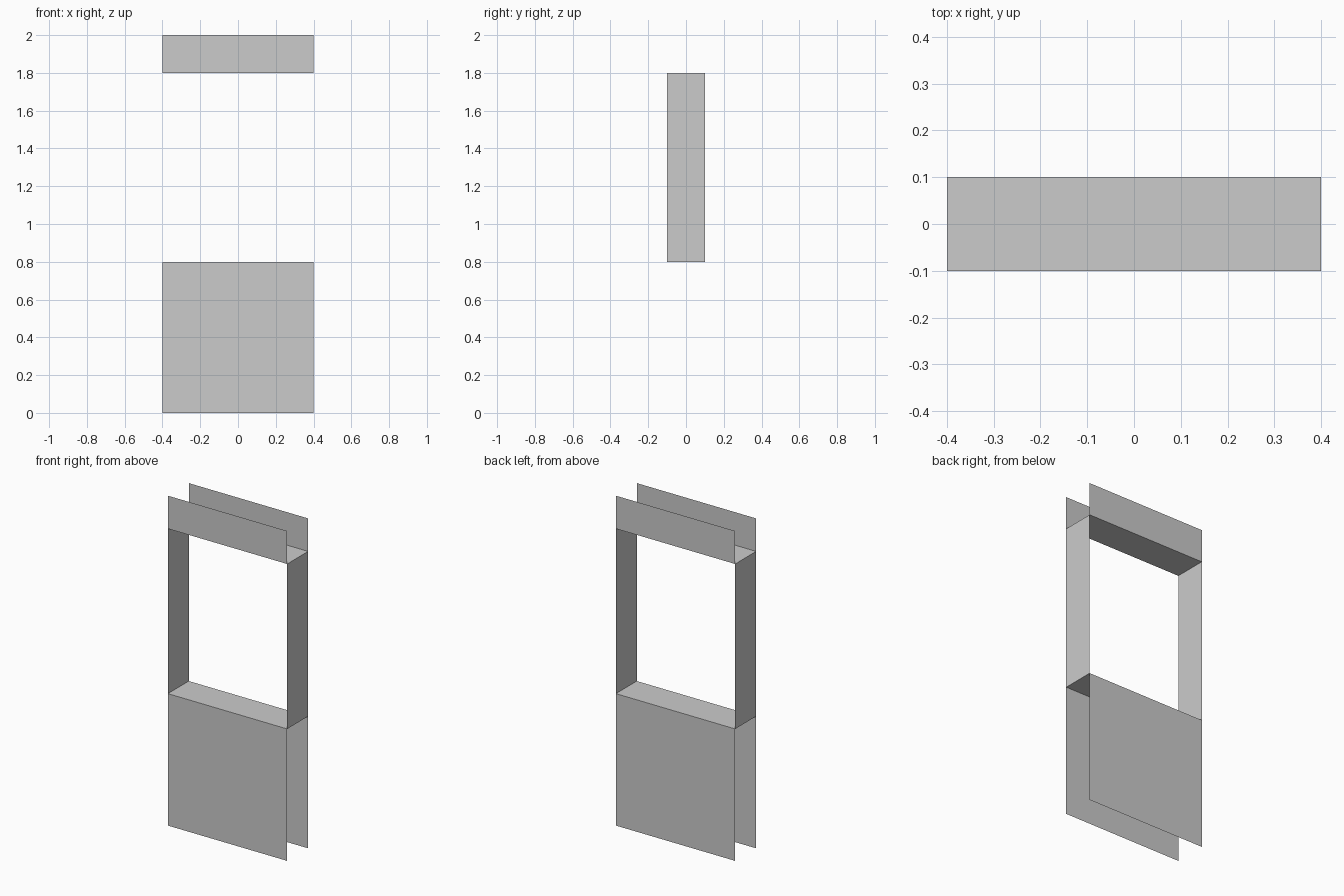
import bpy
import bmesh

if "Cube" in bpy.data.objects:
    bpy.data.objects.remove(bpy.data.objects["Cube"])

HALF_W, HALF_D = 0.4, 0.1           # wall segment half width and half depth
SILL, HEAD, TOP = 0.8, 1.8, 2.0     # opening heights and wall top


def make_object(name, quads):
    bm = bmesh.new()
    for quad in quads:
        bm.faces.new([bm.verts.new(p) for p in quad])
    bmesh.ops.remove_doubles(bm, verts=bm.verts, dist=1e-5)
    mesh = bpy.data.meshes.new(name)
    bm.to_mesh(mesh)
    bm.free()
    obj = bpy.data.objects.new(name, mesh)
    bpy.context.collection.objects.link(obj)
    return obj


def wall_panel(name, side, z0, z1):
    # side is -1 for front, 1 for back; the face points outward
    x, y = -side * HALF_W, side * HALF_D
    make_object(name, [[(-x, y, z0), (x, y, z0), (x, y, z1), (-x, y, z1)][::1]
                       if side > 0 else
                       [(-x, y, z0), (x, y, z0), (x, y, z1), (-x, y, z1)]])


# Wall skins below and above the window opening, front and back
for label, side in (("front", -1), ("back", 1)):
    wall_panel(label + "_lower_wall", side, 0, SILL)
    wall_panel(label + "_upper_wall", side, HEAD, TOP)

# Lining of the opening: sill, jambs and head, facing into the opening
outline = [(-HALF_W, SILL), (HALF_W, SILL), (HALF_W, HEAD), (-HALF_W, HEAD)]
lining = []
for i, (xa, za) in enumerate(outline):
    xb, zb = outline[(i + 1) % 4]
    lining.append([(xa, -HALF_D, za), (xb, -HALF_D, zb),
                   (xb, HALF_D, zb), (xa, HALF_D, za)])
make_object("window_opening_lining", lining)
